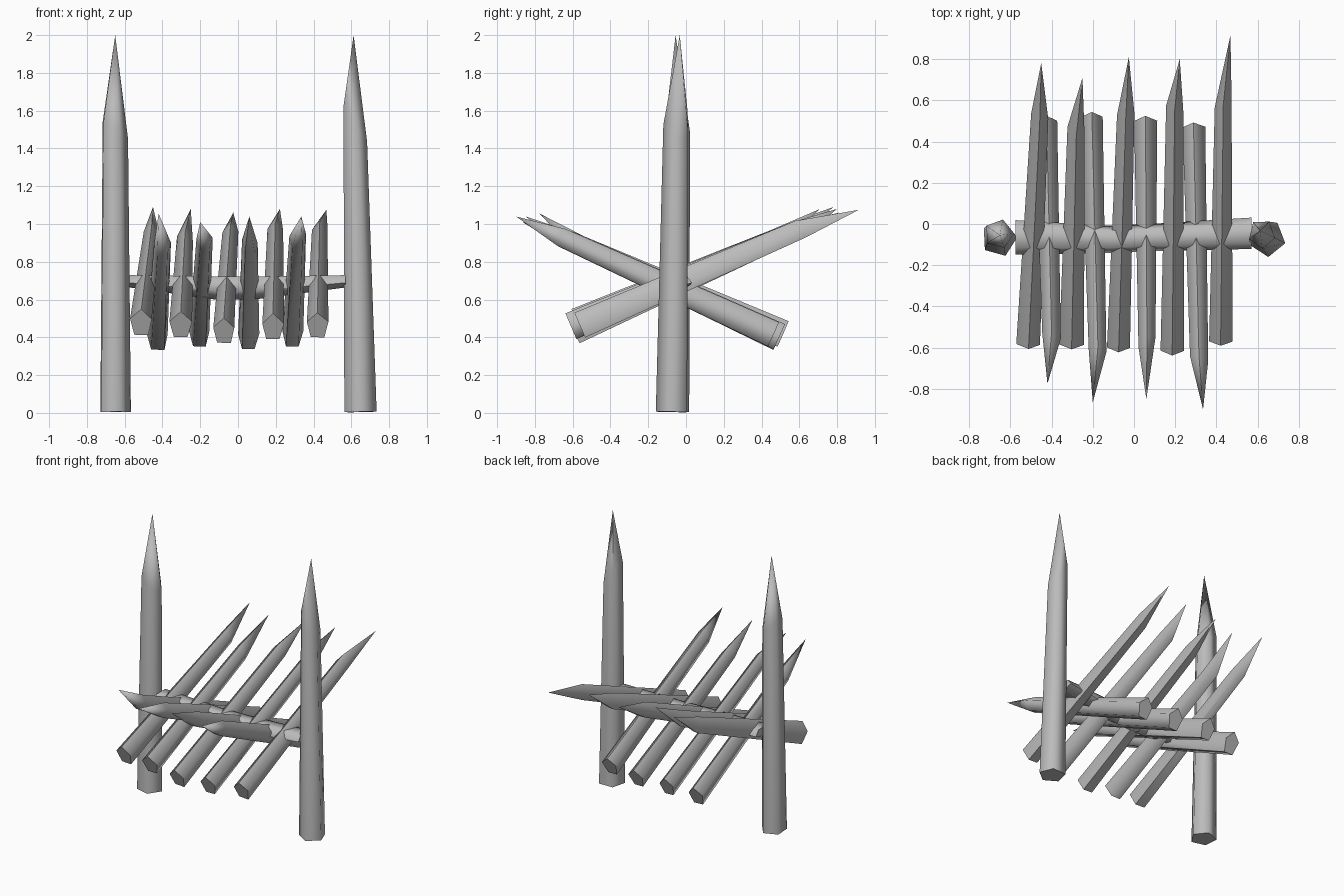
import bpy, bmesh, math, random
from mathutils import Vector

if "Cube" in bpy.data.objects:
    bpy.data.objects.remove(bpy.data.objects["Cube"])

random.seed(4)
grey = bpy.data.materials.new("plain grey wood")
grey.diffuse_color = (0.5, 0.5, 0.5, 1)
grey.use_nodes = True
grey.node_tree.nodes["Principled BSDF"].inputs["Base Color"].default_value = grey.diffuse_color


def finish(bm, name, angle=76):
    bmesh.ops.recalc_face_normals(bm, faces=bm.faces)
    me = bpy.data.meshes.new(name)
    bm.to_mesh(me)
    bm.free()
    me.materials.append(grey)
    ob = bpy.data.objects.new(name, me)
    bpy.context.collection.objects.link(ob)
    bpy.ops.object.select_all(action='DESELECT')
    ob.select_set(True)
    bpy.context.view_layer.objects.active = ob
    bpy.ops.object.shade_smooth_by_angle(angle=math.radians(angle))
    return ob


def ring(bm, c, u, v, ru, rv, phase, axis=None, skew=0, sides=5, rough=0.0):
    """One rough polygon ring; skew tips it along the axis."""
    out = []
    for i in range(sides):
        a = math.radians(phase) + math.tau * i / sides
        k = 1 + random.uniform(-rough, rough)
        p = Vector(c) + u * math.cos(a) * ru * k + v * math.sin(a) * rv * k
        if axis is not None:
            p += axis * skew * math.cos(a)
        out.append(bm.verts.new(p))
    return out


def bridge(bm, a, b):
    n = len(a)
    for i in range(n):
        bm.faces.new((a[i], a[(i + 1) % n], b[(i + 1) % n], b[i]))


def stake(name, base, shoulder, tip, r0, r1, phase=90, skew=0.0, rough=0.05):
    """Five-sided log with a sharpened end."""
    base, shoulder, tip = Vector(base), Vector(shoulder), Vector(tip)
    d = (shoulder - base).normalized()
    u = Vector((1, 0, 0))
    u = (u - d * u.dot(d)).normalized()
    v = d.cross(u)
    if v.z < 0:
        v = -v
    bm = bmesh.new()
    a = ring(bm, base, u, v, r0[0], r0[1], phase, rough=rough)
    b = ring(bm, shoulder, u, v, r1[0], r1[1], phase, d, skew, rough=rough)
    bridge(bm, a, b)
    bm.faces.new(a)
    t = bm.verts.new(tip)
    for i in range(5):
        bm.faces.new((b[i], b[(i + 1) % 5], t))
    return finish(bm, name)


# upright end posts
stake("left_post", (-0.655, -0.07, 0.005), (-0.655, -0.048, 1.5), (-0.65, -0.055, 2.0),
      (0.088, 0.09), (0.073, 0.072), 213, -0.05, 0.0)
stake("right_post", (0.647, -0.07, 0.005), (0.62, -0.048, 1.53), (0.612, -0.033, 2.0),
      (0.09, 0.09), (0.064, 0.072), 15, -0.1, 0.0)

# stakes leaning to the back: base x, base y, base z, shoulder x, shoulder y, tip
back = [
    (-0.512, -0.575, 0.475, -0.457, 0.53, (-0.45, 0.78, 1.09)),
    (-0.303, -0.575, 0.46, -0.280, 0.45, (-0.25, 0.71, 1.08)),
    (-0.075, -0.59, 0.43, -0.040, 0.54, (-0.025, 0.81, 1.06)),
    (0.185, -0.605, 0.45, 0.197, 0.57, (0.222, 0.80, 1.08)),
    (0.420, -0.56, 0.46, 0.433, 0.60, (0.468, 0.915, 1.075)),
]
for i, (bx, by, bz, sx, sy, tip) in enumerate(back):
    stake(f"back_leaning_stake_{i + 1}", (bx, by, bz), (sx, sy, 0.945 + (sy - 0.55) * 0.4),
          tip, (0.061, 0.08), (0.044, 0.058), 90, random.uniform(-0.04, 0.04))

# stakes leaning to the front
front = [
    (-0.425, 0.49, 0.395, -0.400, -0.55, (-0.42, -0.775, 1.055)),
    (-0.205, 0.51, 0.41, -0.175, -0.62, (-0.20, -0.865, 1.01)),
    (0.055, 0.49, 0.395, 0.063, -0.58, (0.06, -0.85, 1.04)),
    (0.288, 0.46, 0.41, 0.315, -0.66, (0.335, -0.90, 1.04)),
]
for i, (bx, by, bz, sx, sy, tip) in enumerate(front):
    stake(f"front_leaning_stake_{i + 1}", (bx, by, bz), (sx, sy, 0.90 - (sy + 0.6) * 0.42),
          tip, (0.058, 0.08), (0.045, 0.056), 90, random.uniform(-0.04, 0.04))

# cross beam between the posts, slimmer and flatter at the ends
bm = bmesh.new()
Y, Z = Vector((0, 1, 0)), Vector((0, 0, 1))
rings = [ring(bm, (x, y, z), Y, Z, ry, rz, -90)
         for x, y, z, ry, rz in [(-0.575, -0.065, 0.70, 0.088, 0.036),
                                 (-0.12, -0.075, 0.668, 0.07, 0.068),
                                 (0.1, -0.065, 0.668, 0.07, 0.066),
                                 (0.57, -0.045, 0.70, 0.08, 0.036)]]
for a, b in zip(rings, rings[1:]):
    bridge(bm, a, b)
bm.faces.new(rings[0])
bm.faces.new(rings[-1])
finish(bm, "cross_beam")
